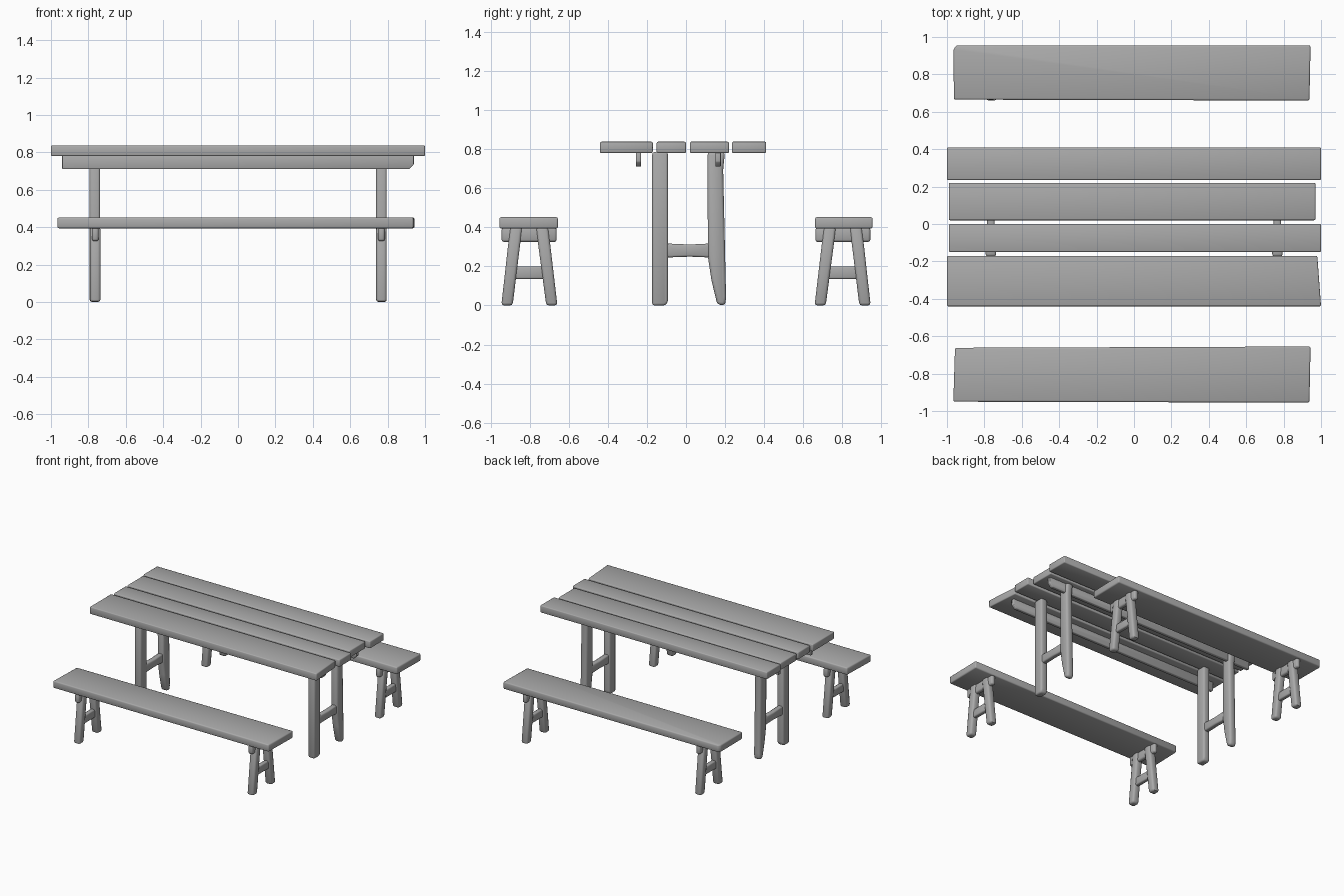
import bpy, bmesh, math
from mathutils import Vector

cube = bpy.data.objects.get("Cube")
if cube:
    bpy.data.objects.remove(cube, do_unlink=True)

wood = bpy.data.materials.new("grey wood")
wood.use_nodes = True
GREY = (0.4, 0.4, 0.4, 1)
wood.diffuse_color = GREY
wood.node_tree.nodes["Principled BSDF"].inputs["Base Color"].default_value = GREY


def prism(name, outline, axis, low, high, bevel=0.008):
    """Extrude a 2D outline along an axis and round its edges."""
    def place(p, d):
        a, b = p
        return Vector({"x": (d, a, b), "y": (a, d, b), "z": (a, b, d)}[axis])

    bm = bmesh.new()
    ends = [[bm.verts.new(place(p, d)) for p in outline] for d in (low, high)]
    for ring in ends:
        bm.faces.new(ring)
    n = len(outline)
    for i in range(n):
        j = (i + 1) % n
        bm.faces.new((ends[0][i], ends[0][j], ends[1][j], ends[1][i]))
    bmesh.ops.recalc_face_normals(bm, faces=bm.faces)
    bmesh.ops.bevel(bm, geom=bm.edges[:], offset=bevel, segments=2,
                    profile=0.5, affect="EDGES", clamp_overlap=True)
    bmesh.ops.recalc_face_normals(bm, faces=bm.faces)
    mesh = bpy.data.meshes.new(name)
    bm.to_mesh(mesh)
    bm.free()
    mesh.materials.append(wood)
    obj = bpy.data.objects.new(name, mesh)
    bpy.context.collection.objects.link(obj)
    bpy.ops.object.select_all(action="DESELECT")
    obj.select_set(True)
    bpy.context.view_layer.objects.active = obj
    bpy.ops.object.shade_smooth_by_angle(angle=math.radians(50))
    return obj


def rect(a0, a1, b0, b1):
    return [(a0, b0), (a1, b0), (a1, b1), (a0, b1)]


# Table top: four uneven boards
boards = {
    "front": [(-1, -0.44), (1, -0.44), (0.98, -0.17), (-1, -0.17)],
    "front_middle": rect(-0.99, 1, -0.15, 0),
    "back_middle": rect(-0.99, 0.97, 0.02, 0.22),
    "back": rect(-1, 1, 0.235, 0.41),
}
for label, outline in boards.items():
    prism("table_board_" + label, outline, "z", 0.78, 0.838, 0.007)

# Long rails under the boards
rail = [(-0.94, 0.71), (0.915, 0.71), (0.94, 0.735), (0.94, 0.785), (-0.94, 0.785)]
prism("table_rail_front", rail, "y", -0.257, -0.23, 0.005)
prism("table_rail_back", rail, "y", 0.15, 0.178, 0.005)

# Table trestles: straight front leg, worn back leg, cross bar
front_leg = [(-0.173, 0), (-0.105, 0), (-0.092, 0.02), (-0.092, 0.785), (-0.173, 0.785)]
back_leg = [(0.16, 0.005), (0.2, 0), (0.205, 0.04), (0.19, 0.7), (0.2, 0.785),
            (0.11, 0.785), (0.112, 0.25), (0.13, 0.13)]
for side, x in (("right", -0.765), ("left", 0.767)):
    prism("table_front_leg_" + side, front_leg, "x", x - 0.028, x + 0.028, 0.015)
    prism("table_back_leg_" + side, back_leg, "x", x - 0.028, x + 0.028, 0.015)
    bar = [(-0.12, 0.245), (0.02, 0.25), (0.14, 0.245),
           (0.14, 0.318), (0.02, 0.312), (-0.12, 0.318)]
    prism("table_cross_bar_" + side, bar, "x", x - 0.02, x + 0.02, 0.01)

# Benches: seat, and two splayed trestles each
for bench, s in (("front", -1), ("back", 1)):
    def flip(points):
        return [(s * y, z) for y, z in points]

    seat = [(-0.963, 0.665), (0.938, 0.66), (0.944, 0.955),
            (-0.95, 0.955), (-0.965, 0.935)]
    if s < 0:
        seat = [(-0.966, -0.95), (0.938, -0.955), (0.944, -0.655), (-0.957, -0.662)]
    prism(bench + "_bench_seat", seat, "z", 0.394, 0.452, 0.009)
    for side, x in (("right", -0.763), ("left", 0.767)):
        tag = bench + "_bench_{}_" + side
        inner = [(0.658, 0), (0.715, 0), (0.768, 0.4), (0.705, 0.4)]
        outer = [(0.887, 0), (0.945, 0), (0.9, 0.4), (0.838, 0.4)]
        prism(tag.format("inner_leg"), flip(inner), "x", x - 0.028, x + 0.028, 0.014)
        prism(tag.format("outer_leg"), flip(outer), "x", x - 0.028, x + 0.028, 0.014)
        prism(tag.format("support_block"), flip(rect(0.662, 0.943, 0.325, 0.4)),
              "x", x - 0.018, x + 0.018, 0.012)
        prism(tag.format("cross_bar"), flip(rect(0.71, 0.9, 0.135, 0.2)),
              "x", x - 0.017, x + 0.017, 0.009)
